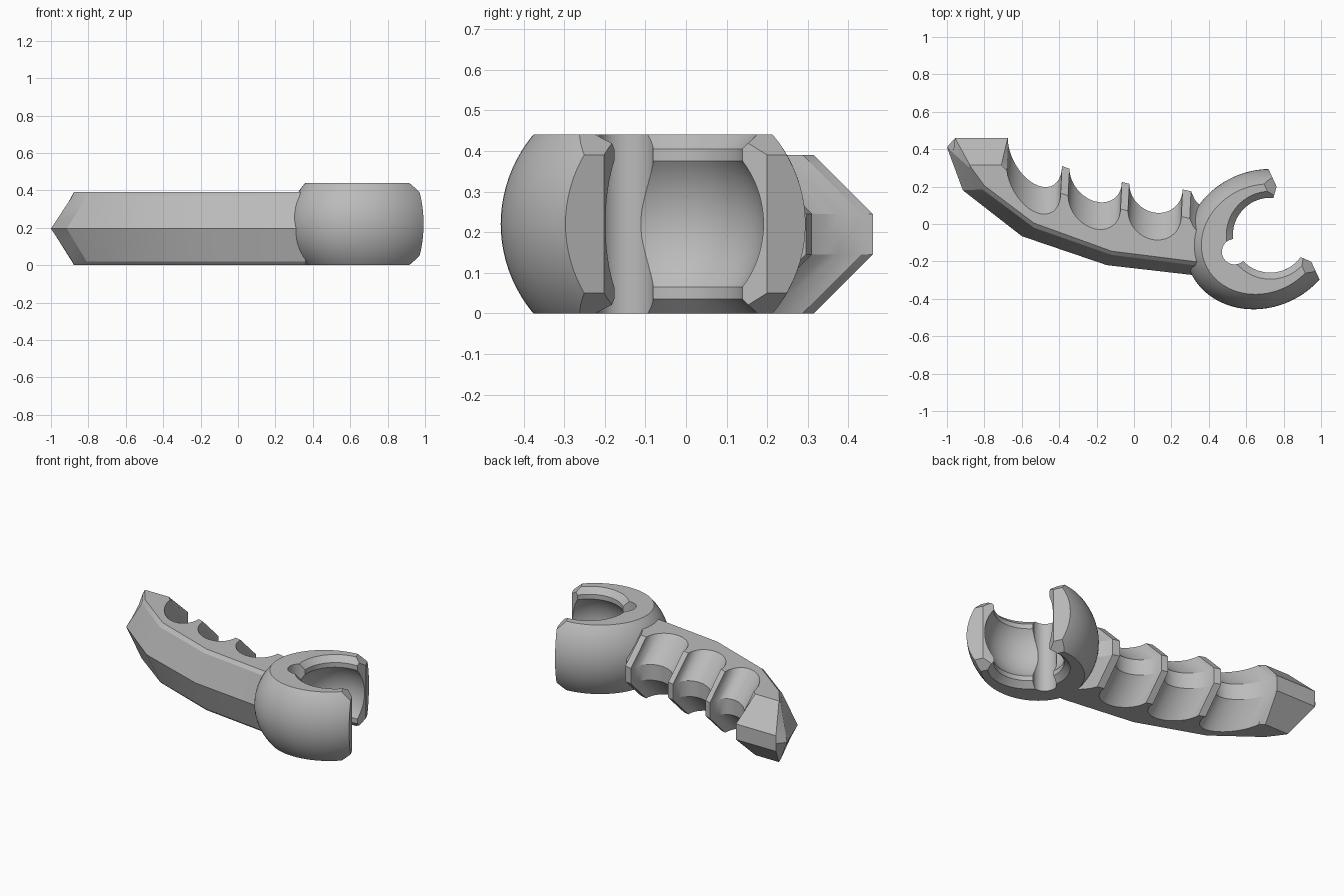
import bpy, bmesh, math
from mathutils import Vector, Matrix

cube = bpy.data.objects.get("Cube")
if cube:
    bpy.data.objects.remove(cube, do_unlink=True)

grey = bpy.data.materials.new("plain grey")
grey.use_nodes = True
grey.diffuse_color = (0.5, 0.5, 0.5, 1)
grey.node_tree.nodes["Principled BSDF"].inputs["Base Color"].default_value = (0.5, 0.5, 0.5, 1)


def to_object(bm, name):
    bmesh.ops.recalc_face_normals(bm, faces=bm.faces[:])
    mesh = bpy.data.meshes.new(name)
    bm.to_mesh(mesh)
    bm.free()
    mesh.materials.append(grey)
    obj = bpy.data.objects.new(name, mesh)
    bpy.context.collection.objects.link(obj)
    return obj


def loft(rings):
    """Skin equal-length rings of 3D points and cap both ends."""
    bm = bmesh.new()
    loops = [[bm.verts.new(p) for p in ring] for ring in rings]
    n = len(loops[0])
    for low, high in zip(loops, loops[1:]):
        for i in range(n):
            j = (i + 1) % n
            bm.faces.new((low[i], low[j], high[j], high[i]))
    bm.faces.new(loops[0][::-1])
    bm.faces.new(loops[-1])
    return bm


def smooth(obj, degrees):
    bpy.ops.object.select_all(action="DESELECT")
    obj.select_set(True)
    bpy.context.view_layer.objects.active = obj
    bpy.ops.object.shade_smooth_by_angle(angle=math.radians(degrees))


def carve(obj, cutter):
    mod = obj.modifiers.new("carve", "BOOLEAN")
    mod.operation = "DIFFERENCE"
    mod.solver = "EXACT"
    mod.object = cutter
    bpy.ops.object.select_all(action="DESELECT")
    obj.select_set(True)
    bpy.context.view_layer.objects.active = obj
    bpy.ops.object.modifier_apply(modifier=mod.name)
    bpy.data.objects.remove(cutter, do_unlink=True)


# Clamp frame: local x points out of the mouth
HALF = 0.22
place = Matrix.Translation((0.683, -0.081, HALF)) @ Matrix.Rotation(math.radians(24.8), 4, "Z")


def cut_off(bm, point, normal):
    geom = bm.verts[:] + bm.edges[:] + bm.faces[:]
    res = bmesh.ops.bisect_plane(bm, geom=geom, plane_co=point, plane_no=normal, clear_outer=True)
    edges = [e for e in res["geom_cut"] if isinstance(e, bmesh.types.BMEdge)]
    bmesh.ops.contextual_create(bm, geom=edges)


# Clamp body: ellipsoid with flat top and bottom and chamfered mouth
bm = bmesh.new()
bmesh.ops.create_uvsphere(bm, u_segments=80, v_segments=48, radius=1)
bmesh.ops.scale(bm, vec=(0.42, 0.365, 0.356), verts=bm.verts[:])
for side in (-1, 1):
    cut_off(bm, (0, 0, side * HALF), (0, 0, side))
cut_off(bm, (0.19, 0, 0), (1, 0, 0))
for side in (-1, 1):
    cut_off(bm, (0.19, 0, side * 0.17), (0.05, 0, side * 0.055))
bm.transform(place)
clamp = to_object(bm, "clamp")


def turned(profile, x, sides=64):
    """Solid of revolution about a vertical axis at local x."""
    rings = [[(x + r * math.cos(a), r * math.sin(a), z)
              for a in (math.tau * i / sides for i in range(sides))] for r, z in profile]
    bm = loft(rings)
    bm.transform(place)
    return to_object(bm, "cutter")


# Ball socket with short necks and chamfered rims
ball = 0.253
swing = math.asin(0.155 / ball)
belly = [(ball * math.cos(a), ball * math.sin(a))
         for a in (swing * (i / 10 - 1) for i in range(21))]
rim = [(0.2, 0.185), (0.235, HALF), (0.255, HALF + 0.02)]
socket = [(r, -z) for r, z in reversed(rim)] + belly + rim
carve(clamp, turned(socket, 0.05))

# Relief groove at the back of the socket
carve(clamp, turned([(0.068, -0.3), (0.068, 0.3)], -0.16, 32))

# Flared mouth between the jaws
jaw = [(0.05, 0.1), (0.145, 0.17), (0.215, 0.25)]
mouth = jaw + [(x, -y) for x, y in reversed(jaw)]
bm = loft([[(x, y, z) for x, y in mouth] for z in (-0.3, 0.3)])
bm.transform(place)
carve(clamp, to_object(bm, "cutter"))
smooth(clamp, 25)

# Handle: front edge at the middle, near the top, and at the top
front_mid = [(-1.0, 0.41), (-0.915, 0.18), (-0.6, -0.065), (-0.145, -0.22), (0.36, -0.278)]
front_high = [(-0.885, 0.305), (-0.81, 0.185), (-0.535, -0.02), (-0.12, -0.165), (0.36, -0.225)]
front_top = [(-0.875, 0.308), (-0.8, 0.205), (-0.535, 0.005), (-0.12, -0.145), (0.36, -0.205)]


def scoop(p, q, depth, steps=20):
    """Finger scoop hanging between two cusps."""
    pts = []
    for i in range(steps + 1):
        a = math.pi * i / steps
        k = (1 - math.cos(a)) / 2
        pts.append((p[0] + (q[0] - p[0]) * k, p[1] + (q[1] - p[1]) * k - depth * math.sin(a)))
    return pts


back = scoop((-0.675, 0.46), (-0.385, 0.31), 0.172)
back += scoop((-0.345, 0.295), (-0.065, 0.225), 0.14)
back += scoop((-0.025, 0.215), (0.26, 0.185), 0.14)
back += [(0.305, 0.175), (0.325, 0.13), (0.36, 0.09)]

TOP, MID = 0.39, 0.195


def handle_ring(z):
    h = abs(z - MID)
    if h > 0.18:
        front = front_top
    else:
        k = h / 0.175
        front = [Vector(a).lerp(Vector(b), k) for a, b in zip(front_mid, front_high)]
    drop = max(0, h - 0.05)     # back chamfer at 45 degrees
    ring = [(-0.957 + 0.55 * drop, 0.46 - drop)]
    ring += [tuple(p) for p in front]
    ring += [(0.4, -0.18), (0.42, -0.1)]
    ring += [(x - (0.24 if i == 0 else 0.05) * drop, y - drop)
             for i, (x, y) in reversed(list(enumerate(back)))]
    return [(x, y, z) for x, y in ring]


levels = [0, 0.02, 0.145, MID, 0.245, 0.37, TOP]
handle = to_object(loft([handle_ring(z) for z in levels]), "handle")
smooth(handle, 20)
